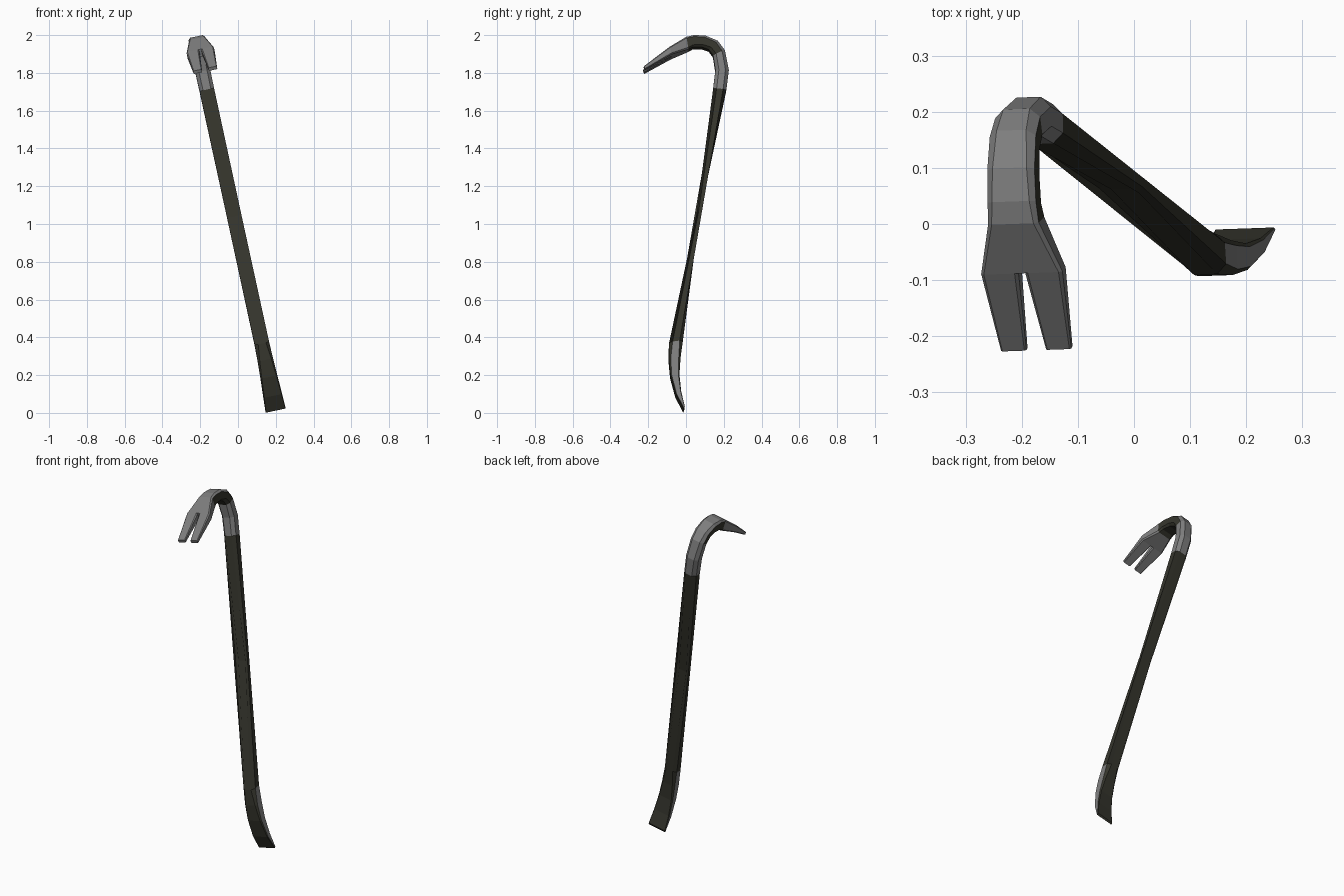
import bpy, bmesh
from mathutils import Vector

if "Cube" in bpy.data.objects:
    bpy.data.objects.remove(bpy.data.objects["Cube"])

# Tilted frame of the bar: U along the shaft, V towards the claw, W sideways
U = Vector((-0.209, 0.162, 0.964)).normalized()
V = Vector((0.0, -0.986, 0.166)).normalized()
W = U.cross(V).normalized()
S = Vector((-0.165, 0.177, 1.709))          # top of the painted shaft


def mat(name, rgb):
    m = bpy.data.materials.new(name)
    m.diffuse_color = (*rgb, 1)
    m.use_nodes = True
    m.node_tree.nodes["Principled BSDF"].inputs["Base Color"].default_value = m.diffuse_color
    return m


PAINT = mat("dark olive paint", (0.036, 0.036, 0.026))
STEEL = mat("bare steel", (0.21, 0.21, 0.21))


def on_plane(y, z):
    """Point of the bar's bending plane seen at (y, z) in the side view."""
    dy, dz = y - S.y, z - S.z
    det = U.y * V.z - V.y * U.z
    a = (dy * V.z - V.y * dz) / det
    b = (U.y * dz - U.z * dy) / det
    return S + U * a + V * b


def ring(outer, inner, c0, c1, ch):
    """Chamfered rectangle: face 0 outer, 2 and 6 sides, 4 inner."""
    o, i = on_plane(*outer), on_plane(*inner)
    k = min(ch / (o - i).length, 0.3)
    pts = [(c0 + ch, 1), (c1 - ch, 1), (c1, 1 - k), (c1, k),
           (c1 - ch, 0), (c0 + ch, 0), (c0, k), (c0, 1 - k)]
    return [i + (o - i) * s + W * c for c, s in pts]


def loft(name, stations, is_steel):
    bm = bmesh.new()
    rings = [[bm.verts.new(p) for p in ring(*st)] for st in stations]
    for s, (a, b) in enumerate(zip(rings, rings[1:])):
        for i in range(8):
            j = (i + 1) % 8
            f = bm.faces.new((a[i], a[j], b[j], b[i]))
            f.material_index = int(is_steel(s, i))
    for r, s in ((rings[0], 0), (rings[-1], len(rings) - 2)):
        bm.faces.new(r).material_index = int(is_steel(s, 0))
    bmesh.ops.recalc_face_normals(bm, faces=bm.faces)
    me = bpy.data.meshes.new(name)
    bm.to_mesh(me)
    bm.free()
    me.materials.append(PAINT)
    me.materials.append(STEEL)
    ob = bpy.data.objects.new(name, me)
    bpy.context.collection.objects.link(ob)
    return ob


def sym(outer, inner, half, ch):
    return (outer, inner, -half, half, ch)


top = sym((0.213, 1.705), (0.143, 1.712), 0.039, 0.018)
low = sym((-0.09, 0.367), (-0.017, 0.378), 0.039, 0.018)
neck = sym((0.0, 1.983), (0.012, 1.918), 0.046, 0.008)
crotch = ((-0.088, 1.925), (-0.078, 1.885))

# Straight painted shaft
loft("shaft", [low, top], lambda s, i: False)

# Curved hook: steel, with painted flanks and underside around the bend
hook = [top,
        sym((0.226, 1.81), (0.155, 1.81), 0.040, 0.018),
        sym((0.205, 1.915), (0.143, 1.887), 0.041, 0.017),
        sym((0.167, 1.965), (0.12, 1.918), 0.042, 0.015),
        sym((0.10, 1.992), (0.085, 1.930), 0.043, 0.012),
        sym((0.04, 1.993), (0.035, 1.930), 0.044, 0.010),
        neck]
loft("hook", hook, lambda s, i: s < 2 or i in (7, 0, 1))

# Flared claw base and its two prongs
loft("claw_base", [neck, sym(*crotch, 0.074, 0.006)], lambda s, i: True)
for name, sg in (("left_prong", -1), ("right_prong", 1)):
    root = sorted((sg * 0.006, sg * 0.074))
    tip = sorted((sg * 0.018, sg * 0.064))
    loft(name, [(*crotch, *root, 0.006),
                ((-0.225, 1.823), (-0.219, 1.807), *tip, 0.003)],
         lambda s, i: True)

# Curved chisel foot: painted faces, bare steel flanks
foot = [low,
        sym((-0.092, 0.28), (-0.030, 0.285), 0.041, 0.010),
        sym((-0.083, 0.19), (-0.036, 0.195), 0.045, 0.006),
        sym((-0.055, 0.09), (-0.027, 0.105), 0.050, 0.004),
        sym((-0.013, 0.012), (-0.008, 0.022), 0.054, 0.002)]
loft("chisel_foot", foot, lambda s, i: i in (2, 6))
